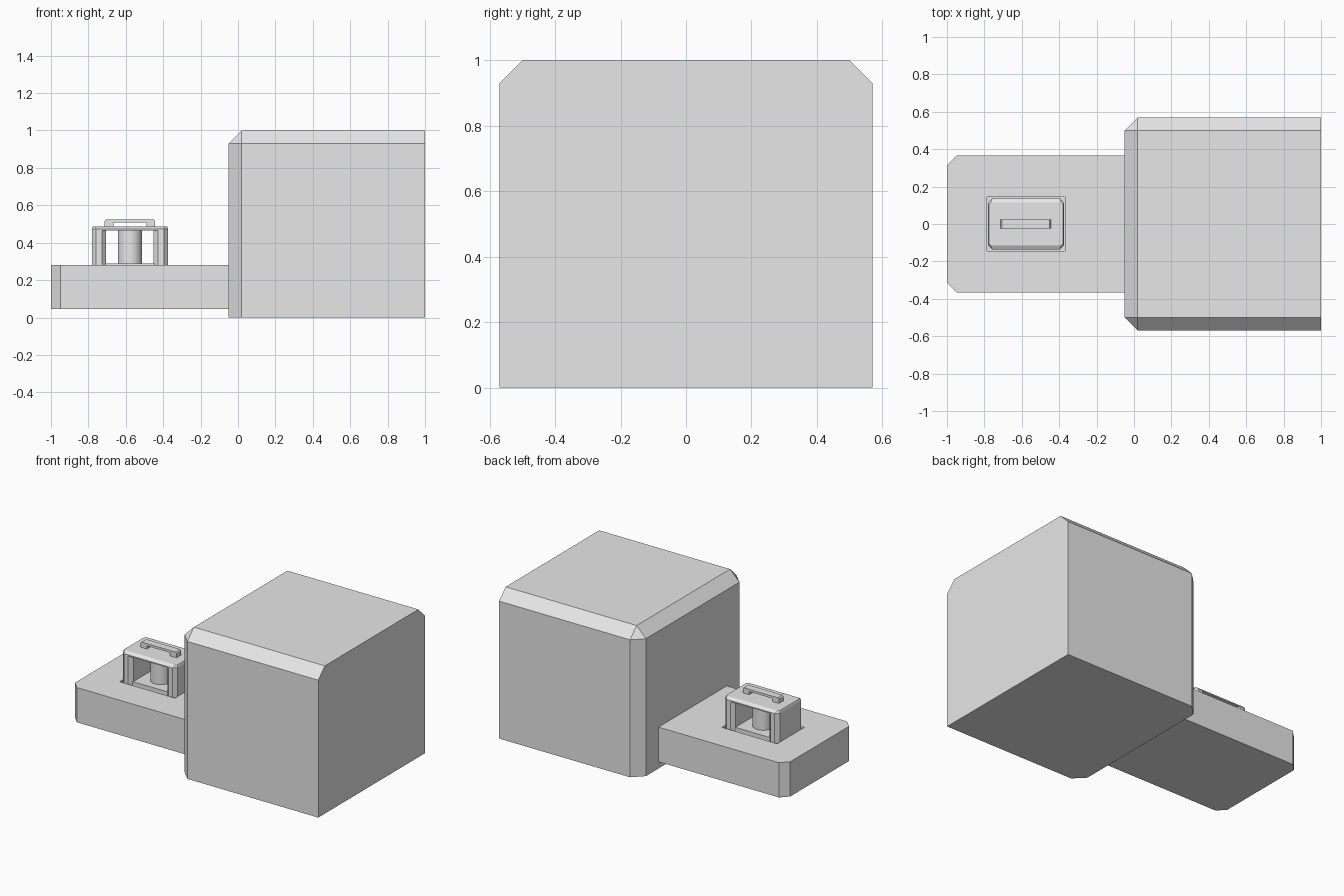
import bpy, bmesh

if "Cube" in bpy.data.objects:
    bpy.data.objects.remove(bpy.data.objects["Cube"])

grey = bpy.data.materials.new("light_grey")
grey.diffuse_color = (0.8, 0.8, 0.8, 1)
grey.use_nodes = True
grey.node_tree.nodes["Principled BSDF"].inputs["Base Color"].default_value = grey.diffuse_color


def finish(name, bm):
    bmesh.ops.recalc_face_normals(bm, faces=bm.faces)
    me = bpy.data.meshes.new(name)
    bm.to_mesh(me)
    bm.free()
    me.materials.append(grey)
    ob = bpy.data.objects.new(name, me)
    bpy.context.collection.objects.link(ob)
    return ob


def box(name, lo, hi, bevel=0, pick=None):
    """Axis-aligned box; edges accepted by pick(midpoint, direction) are chamfered."""
    bm = bmesh.new()
    bmesh.ops.create_cube(bm, size=1)
    for v in bm.verts:
        v.co = [(a + b) / 2 + c * (b - a) for a, b, c in zip(lo, hi, v.co)]
    if bevel:
        edges = [e for e in bm.edges
                 if pick((e.verts[0].co + e.verts[1].co) / 2,
                         (e.verts[1].co - e.verts[0].co).normalized())]
        bmesh.ops.bevel(bm, geom=edges, offset=bevel, segments=1,
                        affect='EDGES', clamp_overlap=False)
    return finish(name, bm)


def octagon(x0, x1, hy, c, z):
    """Rectangle in plan with its four corners cut by c."""
    return [(x0 + c, -hy, z), (x1 - c, -hy, z), (x1, -hy + c, z), (x1, hy - c, z),
            (x1 - c, hy, z), (x0 + c, hy, z), (x0, hy - c, z), (x0, -hy + c, z)]


def loft(name, rings):
    bm = bmesh.new()
    loops = [[bm.verts.new(p) for p in r] for r in rings]
    n = len(rings[0])
    for a, b in zip(loops, loops[1:]):
        for i in range(n):
            j = (i + 1) % n
            bm.faces.new((a[i], a[j], b[j], b[i]))
    bm.faces.new(loops[0][::-1])
    bm.faces.new(loops[-1])
    return finish(name, bm)


# Main block: chamfered along the top and the two left corners, flat on the right
box("main_block", (-0.05, -0.57, 0), (1, 0.57, 1), 0.07,
    lambda m, d: m.x < 0.9 and (m.z > 0.99 or abs(d.z) > 0.9))

# Low arm with cut outer corners and a shallow recess under the small frame
arm = box("arm", (-1, -0.365, 0.045), (-0.05, 0.365, 0.28), 0.05,
          lambda m, d: m.x < -0.9 and abs(d.z) > 0.9)
cutter = box("recess_cutter", (-0.785, -0.145, 0.24), (-0.37, 0.145, 0.4))
cutter.hide_render = True
mod = arm.modifiers.new("recess", 'BOOLEAN')
mod.operation = 'DIFFERENCE'
mod.solver = 'EXACT'
mod.object = cutter
bpy.context.view_layer.objects.active = arm
bpy.ops.object.modifier_apply(modifier=mod.name)
bpy.data.objects.remove(cutter)

# Small frame: two side walls, floor and roof
CX = -0.5775
for side, s in (("left", -1), ("right", 1)):
    x0, x1 = sorted((CX + s * 0.127, CX + s * 0.204))
    loft(side + "_wall", [octagon(x0, x1, 0.135, 0.023, z) for z in (0.24, 0.47)])
box("frame_floor", (CX - 0.14, -0.115, 0.24), (CX + 0.14, 0.115, 0.29))
X0, X1 = CX - 0.204, CX + 0.204
loft("frame_roof", [octagon(X0, X1, 0.137, 0.023, 0.466),
                    octagon(X0, X1, 0.137, 0.023, 0.474),
                    octagon(X0 + 0.005, X1 - 0.005, 0.114, 0.01, 0.487)])

# Round post in the middle of the frame
bm = bmesh.new()
bmesh.ops.create_cone(bm, cap_ends=True, segments=24, radius1=0.065, radius2=0.065, depth=0.19)
bmesh.ops.translate(bm, verts=bm.verts, vec=(CX, 0, 0.38))
post = finish("post", bm)
bpy.ops.object.select_all(action='DESELECT')
post.select_set(True)
bpy.context.view_layer.objects.active = post
bpy.ops.object.shade_smooth_by_angle()

# Carry handle on the roof
box("handle_bar", (CX - 0.135, -0.025, 0.508), (CX + 0.135, 0.025, 0.524), 0.008,
    lambda m, d: abs(d.y) > 0.9 and m.z > 0.52)
for side, s in (("left", -1), ("right", 1)):
    xa, xb = sorted((CX + s * 0.087, CX + s * 0.135))
    box(side + "_handle_foot", (xa, -0.025, 0.48), (xb, 0.025, 0.508))
